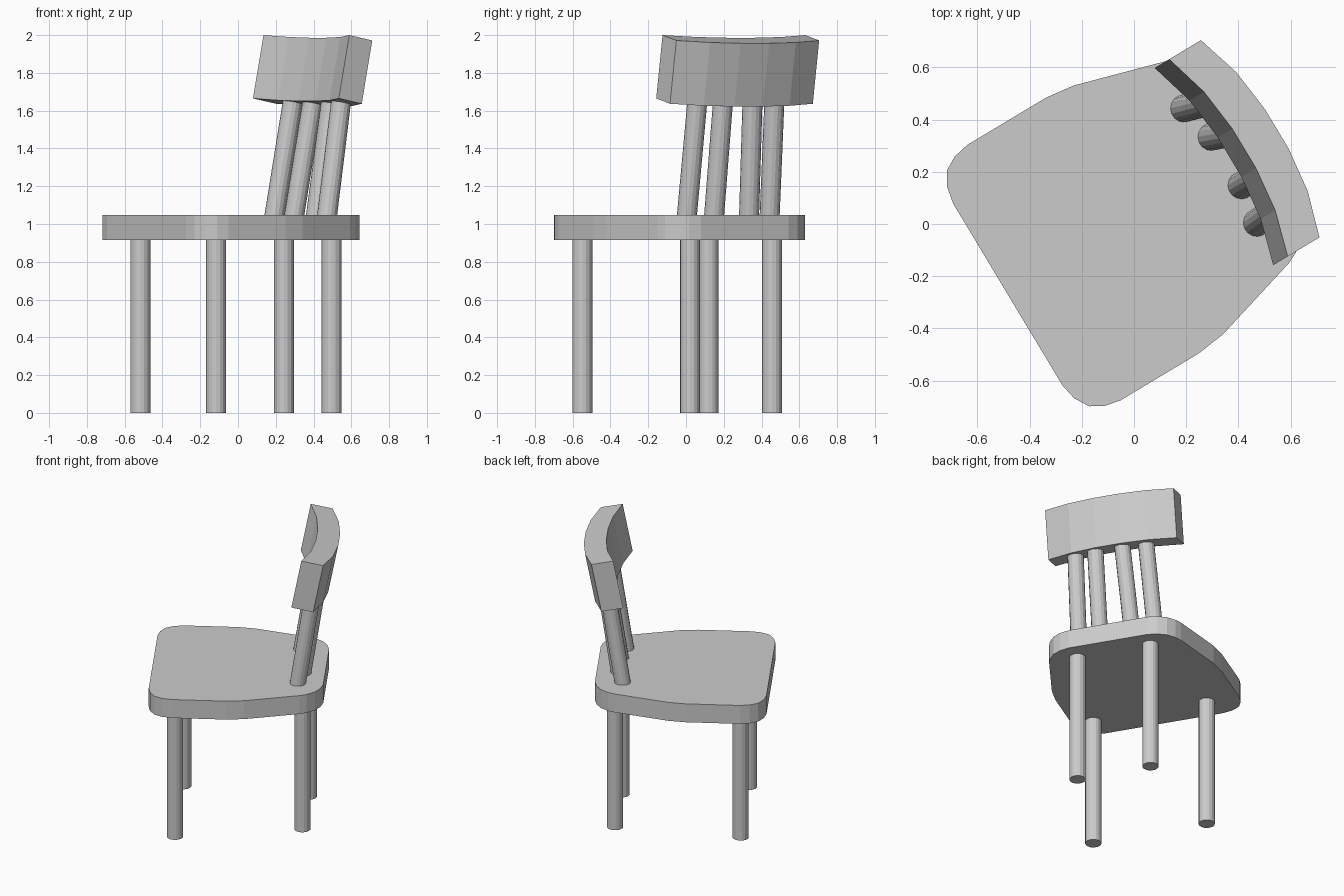
import bpy, bmesh, math
from mathutils import Vector, Matrix

if "Cube" in bpy.data.objects:
    bpy.data.objects.remove(bpy.data.objects["Cube"])

# The chair is turned: local x = sideways, local y = towards its back
A = math.radians(31)
BACK = Vector((math.cos(A), math.sin(A), 0))
SIDE = Vector((-math.sin(A), math.cos(A), 0))


def place(s, f, z):
    return SIDE * s + BACK * f + Vector((0, 0, z))


def finish(name, bm):
    bmesh.ops.recalc_face_normals(bm, faces=bm.faces)
    me = bpy.data.meshes.new(name)
    bm.to_mesh(me)
    bm.free()
    ob = bpy.data.objects.new(name, me)
    bpy.context.collection.objects.link(ob)
    return ob


def prism(name, lower, upper):
    """Closed solid between two matching outlines."""
    bm = bmesh.new()
    lo = [bm.verts.new(p) for p in lower]
    hi = [bm.verts.new(p) for p in upper]
    n = len(lo)
    bm.faces.new(lo[::-1])
    bm.faces.new(hi)
    for i in range(n):
        j = (i + 1) % n
        bm.faces.new((lo[i], lo[j], hi[j], hi[i]))
    return finish(name, bm)


def rod(name, a, b, r=0.053, sides=16):
    """Straight round bar with horizontal ends."""
    ring = [Vector((r * math.cos(2 * math.pi * i / sides),
                    r * math.sin(2 * math.pi * i / sides), 0)) for i in range(sides)]
    return prism(name, [Vector(a) + p for p in ring], [Vector(b) + p for p in ring])


# Seat: half outline mirrored about the chair's axis
half = [(0.407, -0.554), (0.472, -0.541), (0.528, -0.508), (0.558, -0.455),
        (0.571, -0.392), (0.571, -0.040), (0.556, 0.076), (0.453, 0.430),
        (0.432, 0.475), (0.390, 0.526), (0.335, 0.558), (0.270, 0.573)]
outline = half + [(-s, f) for s, f in reversed(half)]
prism("seat", [place(s + 0.018, f, 0.915) for s, f in outline],
      [place(s + 0.018, f, 1.047) for s, f in outline])

# Legs
for name, x, y in (("front_leg_left", -0.517, 0.119), ("front_leg_right", -0.116, -0.549),
                   ("back_leg_left", 0.243, 0.456), ("back_leg_right", 0.496, 0.021)):
    rod(name, (x, y, 0), (x, y, 0.95))

# Leaning back spindles
spindles = [((0.193, 0.443), (0.290, 0.468)), ((0.298, 0.334), (0.395, 0.352)),
            ((0.413, 0.149), (0.493, 0.196)), ((0.472, 0.005), (0.546, 0.060))]
for i, (a, b) in enumerate(spindles):
    a, b = Vector((*a, 1.047)), Vector((*b, 1.65))
    d = (b - a) / (b.z - a.z)
    rod(f"back_spindle_{i + 1}", a - d * 0.04, b + d * 0.05)

# Curved, tilted top rail
sides = (-0.441, -0.265, -0.088, 0.088, 0.265, 0.441)
inner = (0.441, 0.491, 0.511)
outer = (0.583, 0.636, 0.657)
arc = [(s, f) for s, f in zip(sides, inner + inner[::-1])]
arc += [(s, f) for s, f in zip(sides[::-1], outer + outer[::-1])]
top = [place(s + 0.031, f, 2.0 - 0.2 * (f - 0.441)) for s, f in arc]
drop = place(0, -0.065, -0.335)
prism("top_rail", [p + drop for p in top], top)
